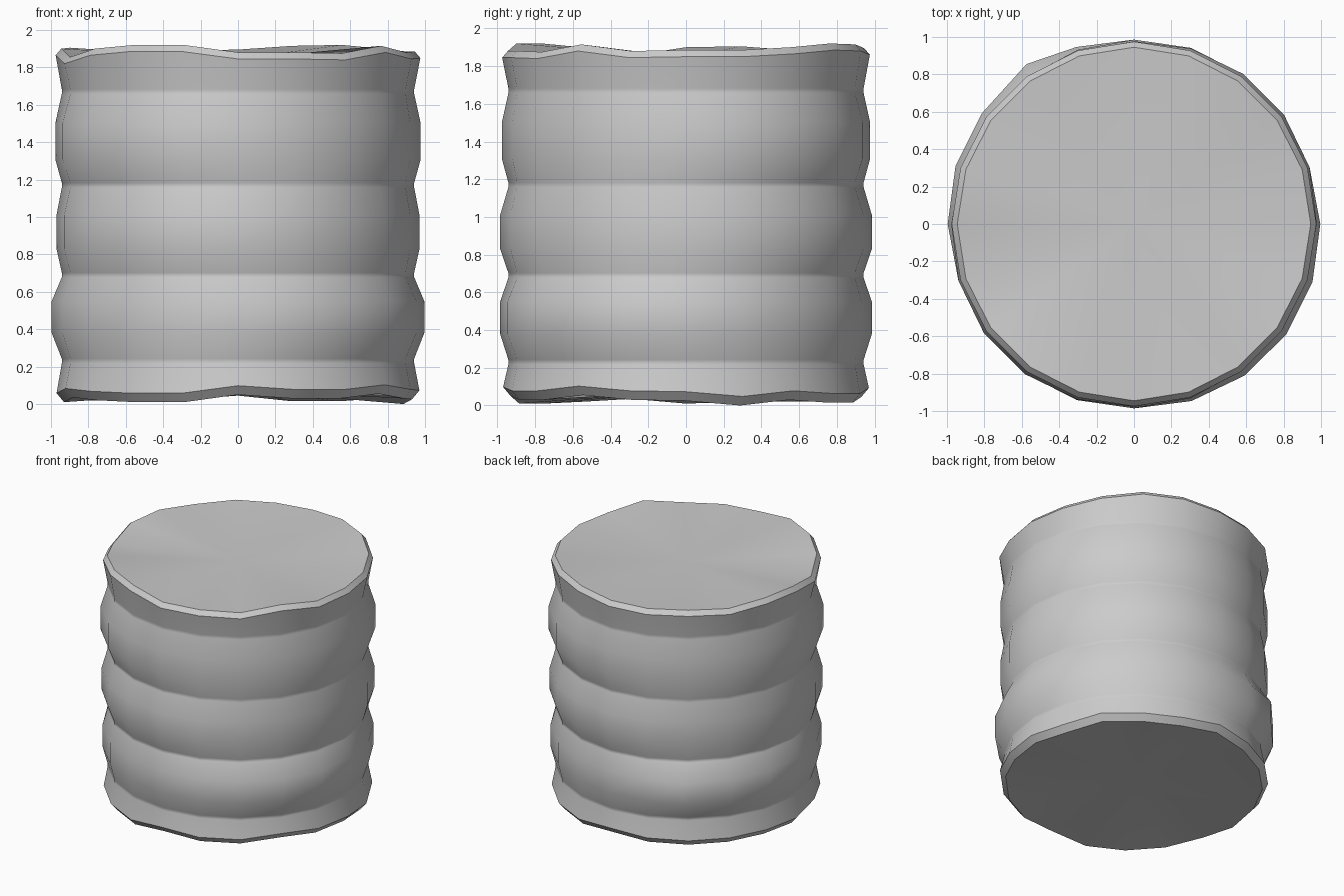
import bpy, bmesh
from math import sin, cos, tau, radians

if "Cube" in bpy.data.objects:
    bpy.data.objects.remove(bpy.data.objects["Cube"])

SIDES = 20
# uneven rim heights around the drum, counter-clockwise from +x
TOP = [1.885, 1.885, 1.90, 1.92, 1.915, 1.895, 1.89, 1.895, 1.885, 1.905,
       1.90, 1.855, 1.90, 1.92, 1.92, 1.88, 1.88, 1.875, 1.915, 1.88]
BOTTOM = [.025, 0, .03, .015, .015, .045, .025, .02, .02, .02,
          .01, .035, .02, .01, .01, .05, .03, .03, .055, .03]

# swollen ribs: (low z, high z, mean radius, swell amount, swell direction)
RIBS = [(.38, .55, .991, .015, 145), (.83, 1.01, .978, .012, 65), (1.31, 1.50, .977, .016, 45)]
VALLEYS = [.23, .69, 1.17, 1.67]
DISH = .05

bm = bmesh.new()


def ring(radius, height):
    verts = []
    for k in range(SIDES):
        a = tau * k / SIDES
        r = radius(a)
        verts.append(bm.verts.new((r * cos(a), r * sin(a), height(k))))
    return verts


def groove(z):
    return [ring(lambda a: .942, lambda k: z - .012), ring(lambda a: .942, lambda k: z + .012)]


# rings from bottom cap to top cap
rings = [ring(lambda a: .93, lambda k: BOTTOM[k]),
         ring(lambda a: .97, lambda k: BOTTOM[k] + .048)]
for valley, (lo, hi, r, amp, turn) in zip(VALLEYS, RIBS):
    rings += groove(valley)
    for z in (lo, hi):
        rings.append(ring(lambda a: max(.968, r + amp * cos(2 * (a - radians(turn)))), lambda k: z))
# one bulge on the back left of the lowest rib
for rim in rings[4:6]:
    v = rim[7]
    v.co.x, v.co.y = -.575, .855
rings += groove(VALLEYS[-1])
rings += [ring(lambda a: .975, lambda k: TOP[k] - .035),
          ring(lambda a: .945, lambda k: TOP[k])]

# side walls
for lo, hi in zip(rings, rings[1:]):
    for k in range(SIDES):
        n = (k + 1) % SIDES
        bm.faces.new((lo[k], lo[n], hi[n], hi[k]))

# slightly dished end caps
for rim, z, flip in ((rings[0], sum(BOTTOM) / SIDES + DISH, True),
                     (rings[-1], sum(TOP) / SIDES - DISH, False)):
    mid = bm.verts.new((0, 0, z))
    for k in range(SIDES):
        a, b = rim[k], rim[(k + 1) % SIDES]
        bm.faces.new((b, a, mid) if flip else (a, b, mid))

# smooth walls with crisp rim bevels
for f in bm.faces:
    f.smooth = True
for rim in (rings[0], rings[1], rings[-2], rings[-1]):
    for k in range(SIDES):
        bm.edges.get((rim[k], rim[(k + 1) % SIDES])).smooth = False

mesh = bpy.data.meshes.new("ribbed_drum")
bm.to_mesh(mesh)
bm.free()
drum = bpy.data.objects.new("ribbed_drum", mesh)
bpy.context.collection.objects.link(drum)
weighted = drum.modifiers.new("weighted_normals", 'WEIGHTED_NORMAL')
weighted.keep_sharp = True
